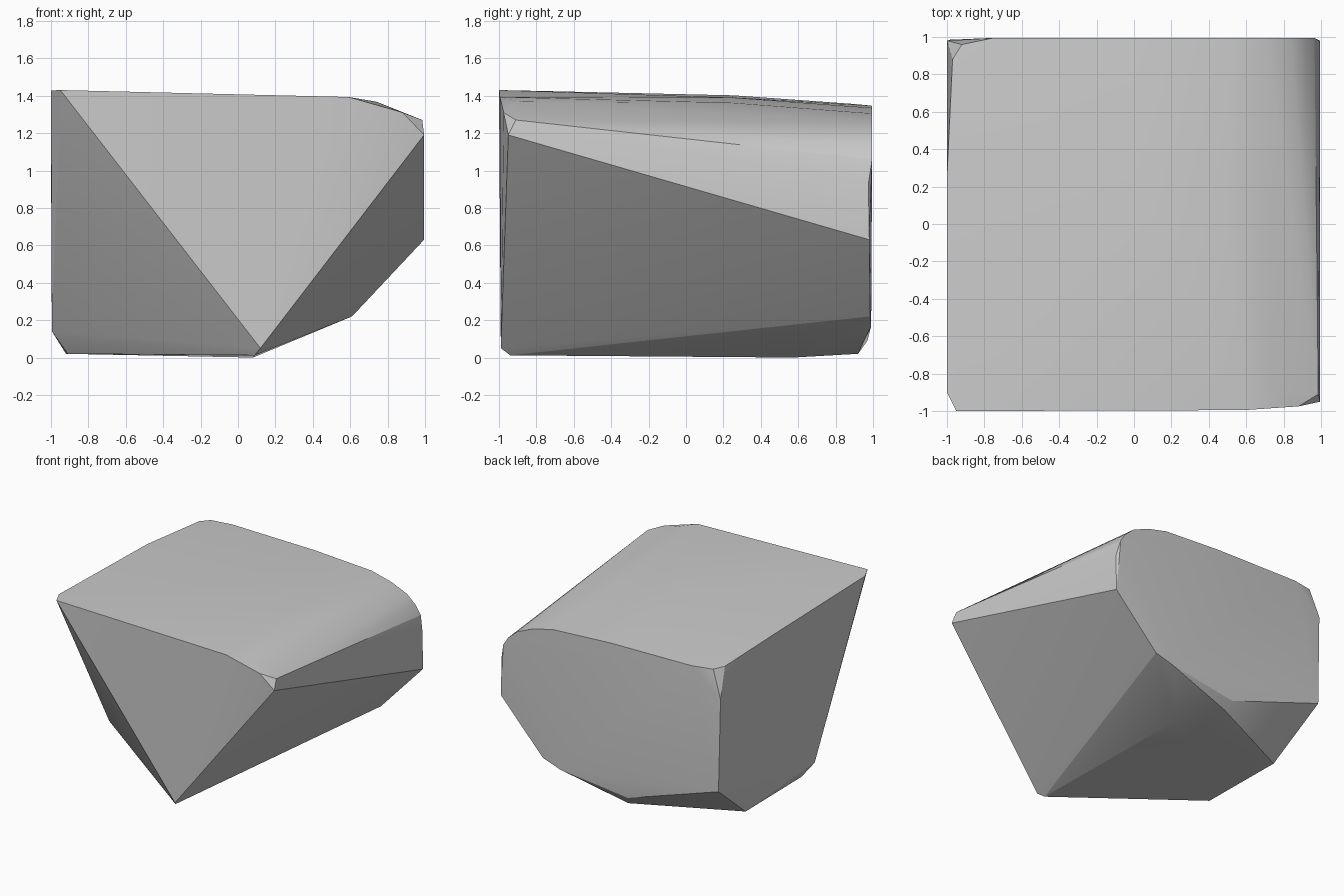
import bpy, bmesh

if "Cube" in bpy.data.objects:
    bpy.data.objects.remove(bpy.data.objects["Cube"])

# Faceted boulder: convex hull wrapped around a few key corner points
under = [(.12, -.99, .05), (.09, -.94, .012), (-.91, -.2, .02), (-.92, .54, .02),
         (-.12, .92, .02), (.08, .57, 0), (-.995, -.25, .14)]
back_low = [(.61, .985, .22), (.45, .99, .17), (-.15, .97, .09), (-.985, .985, .37),
            (.995, .98, .63), (-1, .98, 1.13)]
front_top = [(-.95, -1, 1.43), (-1, -.9, 1.428), (.59, -.995, 1.393), (.74, -.89, 1.368),
             (.88, -.975, 1.31), (.985, -.91, 1.27), (.995, -.95, 1.19)]
left_top = [(-1, .25, 1.402), (-.97, .88, 1.357), (0, .25, 1.39), (.5, .25, 1.362)]

# Rounded shoulder profile (x, z) running along the back edge
shoulder = [(.995, .93), (.965, 1.06), (.92, 1.13), (.84, 1.2), (.7, 1.26),
            (.52, 1.305), (0, 1.335), (-.75, 1.346)]
back_top = [(x, .975 if x > .99 else .995, z) for x, z in shoulder] + [(-.92, .96, 1.35)]

bm = bmesh.new()
for p in under + back_low + front_top + left_top + back_top:
    bm.verts.new(p)
res = bmesh.ops.convex_hull(bm, input=bm.verts)
loose = [v for v in bm.verts if not v.link_faces]
bmesh.ops.delete(bm, geom=loose, context='VERTS')
bmesh.ops.recalc_face_normals(bm, faces=bm.faces)

mesh = bpy.data.meshes.new("boulder")
bm.to_mesh(mesh)
bm.free()
boulder = bpy.data.objects.new("boulder", mesh)
bpy.context.collection.objects.link(boulder)

# Soft shading over the gentle curves, crisp at the hard breaks
bpy.context.view_layer.objects.active = boulder
boulder.select_set(True)
bpy.ops.object.shade_smooth_by_angle(angle=0.35)
